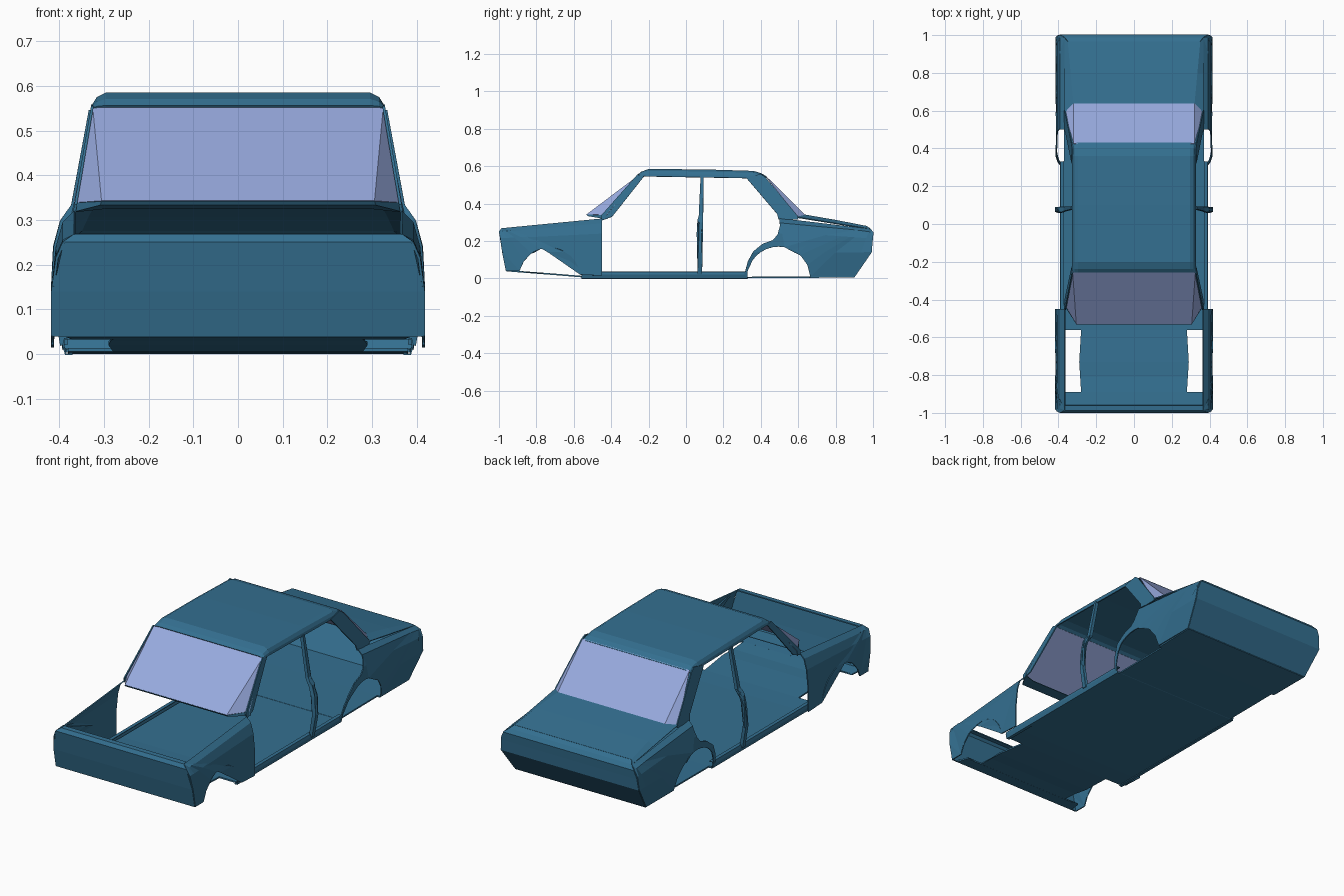
import bpy, bmesh, math
from mathutils import Vector

if "Cube" in bpy.data.objects:
    bpy.data.objects.remove(bpy.data.objects["Cube"])


def material(name, color):
    m = bpy.data.materials.new(name)
    m.diffuse_color = color
    m.use_nodes = True
    m.node_tree.nodes["Principled BSDF"].inputs["Base Color"].default_value = m.diffuse_color
    return m


PAINT = material("paint", (0.034, 0.16, 0.28, 1))
GLASS = material("glass", (0.31, 0.40, 0.73, 1))


def finish(name, bm, mat=PAINT, thick=0.006, mirror=False):
    bmesh.ops.recalc_face_normals(bm, faces=bm.faces)
    me = bpy.data.meshes.new(name)
    bm.to_mesh(me)
    bm.free()
    me.materials.append(mat)
    ob = bpy.data.objects.new(name, me)
    bpy.context.collection.objects.link(ob)
    if thick:
        s = ob.modifiers.new("thickness", 'SOLIDIFY')
        s.thickness, s.offset = thick, 0
    if mirror:
        ob.modifiers.new("mirror", 'MIRROR')
    return ob


def interp(table, v):
    for (a, p), (b, q) in zip(table, table[1:]):
        if v <= b:
            return p + (q - p) * max(0, (v - a) / (b - a))
    return table[-1][1]


def side_panel(name, outline, section, top=None):
    """Fill a (y, z) outline, fold it along the section heights, mirror it."""
    bm = bmesh.new()
    f = bm.faces.new([bm.verts.new((0, y, z)) for y, z in outline])
    bmesh.ops.triangulate(bm, faces=[f])
    for z, _ in section[1:-1]:
        bmesh.ops.bisect_plane(bm, geom=bm.verts[:] + bm.edges[:] + bm.faces[:],
                               plane_co=(0, 0, z), plane_no=(0, 0, 1), dist=1e-5)
    for v in bm.verts:
        v.co.x = interp(section, v.co.z)
        if top and v.co.z > 0.17:   # shoulder line drops toward the ends
            v.co.z = 0.17 + (v.co.z - 0.17) * (interp(top, v.co.y) - 0.17) / 0.15
    bmesh.ops.dissolve_limit(bm, angle_limit=0.005, verts=bm.verts, edges=bm.edges)
    return finish(name, bm, mirror=True)


def loft(name, rows, **kw):
    bm = bmesh.new()
    vs = [[bm.verts.new(p) for p in r] for r in rows]
    for a, b in zip(vs, vs[1:]):
        for i in range(len(a) - 1):
            bm.faces.new((a[i], a[i + 1], b[i + 1], b[i]))
    return finish(name, bm, **kw)


def cross(name, rows, **kw):
    """Full-width panel from (y, z, half width) rows."""
    return loft(name, [[(-x, y, z), (x, y, z)] for y, z, x in rows], **kw)


def arch(cy, r, z0, z1, n=16):
    """Wheel arch points from the rear foot to the front foot."""
    a0, a1 = math.asin(z0 / r), math.pi - math.asin(z1 / r)
    return [(cy + r * math.cos(a0 + (a1 - a0) * i / n),
             r * math.sin(a0 + (a1 - a0) * i / n)) for i in range(n + 1)]


FRONT = [(0, .415), (.14, .415), (.24, .405), (.295, .39), (.32, .365)]
REAR = [(0, .388), (.14, .412), (.24, .405), (.295, .39), (.32, .365)]
CABIN = [(.30, .369), (.56, .325)]

# Front fenders
side_panel("front_fender",
           [(-.96, .04), (-.98, .14), (-1, .295), (-.985, .32), (-.45, .32), (-.45, .015)]
           + arch(-.73, .165, .02, .04),
           FRONT, [(-1, .265), (-.45, .318)])

# Rear quarter panels with the door cut-out and wheel arch
side_panel("rear_quarter_panel",
           [(.9, .01), (.99, .14), (1, .295), (.985, .32), (.5, .32), (.502, .28),
            (.49, .235), (.465, .205), (.41, .185), (.36, .145), (.33, .09), (.312, .02)]
           + arch(.495, .17, .01, .01)[::-1],
           REAR, [(.5, .32), (.6, .325), (1, .26)])

# Pillars
side_panel("front_pillar",
           [(-.26, .555), (-.225, .545), (-.395, .33), (-.45, .31), (-.455, .335)], CABIN)
side_panel("rear_pillar",
           [(.32, .54), (.40, .558), (.425, .54), (.595, .335), (.60, .315),
            (.495, .315), (.487, .345)], CABIN)
side_panel("middle_pillar",
           [(.062, .02), (.086, .02), (.083, .32), (.092, .33), (.094, .545),
            (.078, .545), (.068, .33), (.062, .31)],
           [(.02, .389), (.14, .41), (.24, .405), (.295, .39), (.33, .365), (.545, .325)]
           ).modifiers["thickness"].thickness = .018

# Roof shell with rounded rails
rows = []
for y, z in [(-.255, .554), (-.238, .568), (-.2, .582), (.1, .58),
             (.36, .572), (.4, .56), (.43, .543)]:
    zb = .546 - .012 * (y + .25) / .68
    half = [(.326, 0), (.323, .35), (.314, .75), (.295, 1)]
    sec = [(x, y, zb + (z - zb) * t) for x, t in half]
    rows.append(sec + [(-x, yy, zz) for x, yy, zz in sec[::-1]])
loft("roof", rows)

# Wrap-around windows
def window(name, top, bottom, corner):
    (xt, yt, zt), (xb, yb, zb), (xc, yc, zc) = top, bottom, corner
    bm = bmesh.new()
    v = [bm.verts.new(p) for p in [(-xt, yt, zt), (xt, yt, zt), (xb, yb, zb), (-xb, yb, zb),
                                   (xc, yc, zc), (-xc, yc, zc)]]
    for ids in [(0, 1, 2, 3), (1, 4, 2), (0, 3, 5)]:
        bm.faces.new([v[i] for i in ids])
    finish(name, bm, GLASS, .003)


window("windshield", (.325, -.25, .553), (.305, -.53, .342), (.366, -.425, .338))
window("rear_window", (.32, .425, .548), (.32, .638, .338), (.366, .59, .33))

# Cowl under the windshield
loft("cowl", [[(-.366, -.425, .338), (-.305, -.53, .342), (.305, -.53, .342), (.366, -.425, .338)],
              [(-.372, -.425, .318), (-.308, -.525, .334), (.308, -.525, .334), (.372, -.425, .318)],
              [(-.372, -.42, .318), (-.3, -.45, .326), (.3, -.45, .326), (.372, -.42, .318)]],
     thick=.003)

# Trunk deck, rear panel and nose panel
loft("trunk_deck", [[(-.366, .59, .327), (-.32, .638, .338), (.32, .638, .338), (.366, .59, .327)],
                    [(-.366, .8, .293), (-.335, .8, .31), (.335, .8, .31), (.366, .8, .293)],
                    [(-.366, .985, .263), (-.35, .965, .278), (.35, .965, .278), (.366, .985, .263)]])
cross("rear_panel", [(.965, .278, .35), (.985, .264, .365), (1, .245, .39), (.995, .2, .405),
                     (.99, .14, .412), (.9, .01, .39)])
cross("nose_panel", [(-.96, .267, .365), (-.985, .266, .365), (-.997, .25, .39),
                     (-.98, .14, .415), (-.96, .04, .415)])

# Floor pan with front wheel cut-outs
cross("floor_pan", [(-.96, .042, .385), (-.89, .036, .37), (-.89, .036, .28), (-.73, .024, .29),
                    (-.56, .01, .28), (-.56, .01, .38), (-.45, .006, .38), (.33, .004, .38),
                    (.332, .005, .37), (.66, .007, .37), (.662, .007, .385), (.9, .01, .388)],
      thick=.008)

# Door sills
cross_sec = [(.37, .034), (.388, .034), (.391, .02), (.386, 0), (.37, 0)]
loft("door_sill", [[(x, y, z) for x, z in cross_sec] for y in (-.56, .33)], thick=.004, mirror=True)
